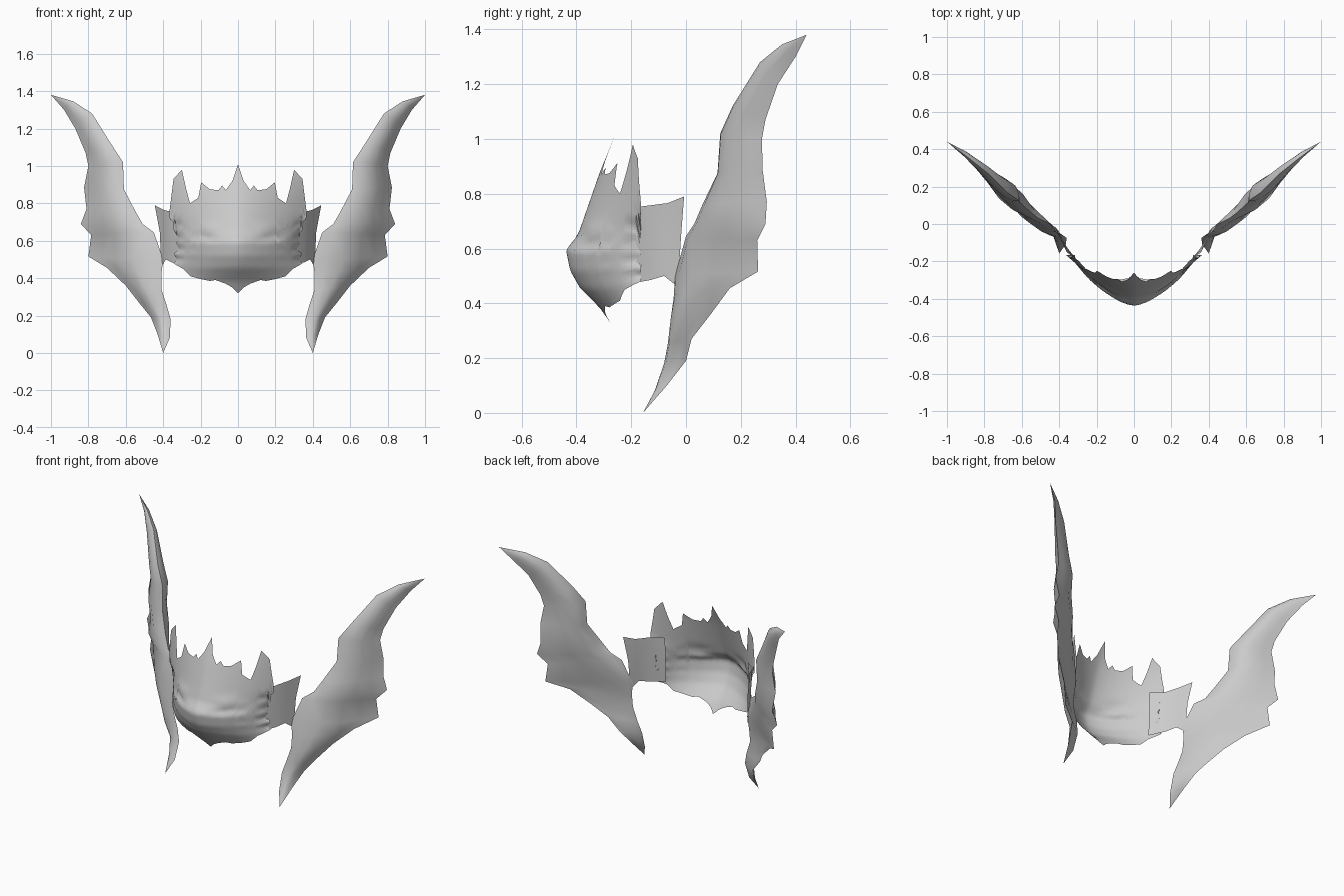
import bpy, bmesh, math
from mathutils import Vector

if "Cube" in bpy.data.objects:
    bpy.data.objects.remove(bpy.data.objects["Cube"])

grey = bpy.data.materials.new("pale_grey")
grey.diffuse_color = (0.6, 0.6, 0.6, 1)
grey.use_nodes = True
grey.node_tree.nodes["Principled BSDF"].inputs["Base Color"].default_value = grey.diffuse_color


def lerp_table(table, t):
    """Piecewise linear lookup in a list of (key, value) pairs."""
    if t <= table[0][0]:
        return table[0][1]
    for (a, va), (b, vb) in zip(table, table[1:]):
        if t <= b:
            return va + (vb - va) * (t - a) / (b - a)
    return table[-1][1]


def loft(name, rows, closed=False, mirror=False, angle=50):
    """Skin a list of equally long point rows, joining row ends if closed."""
    bm = bmesh.new()
    grid = [[bm.verts.new(p) for p in row] for row in rows]
    n = len(rows[0])
    for a, b in zip(grid, grid[1:]):
        for i in range(n if closed else n - 1):
            j = (i + 1) % n
            bm.faces.new((a[i], a[j], b[j], b[i]))
    bmesh.ops.remove_doubles(bm, verts=bm.verts, dist=0.0005)
    bmesh.ops.recalc_face_normals(bm, faces=bm.faces)
    me = bpy.data.meshes.new(name)
    bm.to_mesh(me)
    bm.free()
    ob = bpy.data.objects.new(name, me)
    bpy.context.collection.objects.link(ob)
    me.materials.append(grey)
    if mirror:
        mod = ob.modifiers.new("mirror", 'MIRROR')
        mod.use_mirror_merge = False
    bpy.ops.object.select_all(action='DESELECT')
    ob.select_set(True)
    bpy.context.view_layer.objects.active = ob
    bpy.ops.object.shade_smooth_by_angle(angle=math.radians(angle))
    return ob


# Mask: curved sheet with a spiked crown, pointed chin and ragged sides
top = [(0, 1.01), (.03, .92), (.065, .87), (.085, .895), (.105, .87), (.15, .875),
       (.197, .912), (.212, .83), (.257, .80), (.278, .88), (.30, .98), (.345, .93), (.365, .77)]
bottom = [(0, .32), (.03, .35), (.065, .37), (.12, .39), (.15, .385), (.2, .395),
          (.257, .41), (.30, .45), (.365, .48)]
centre = [(.32, -.27), (.383, -.314), (.456, -.387), (.52, -.423), (.595, -.438),
          (.65, -.394), (.88, -.314), (1.01, -.26)]
ragged = [(.48, .345), (.50, .325), (.53, .345), (.55, .315), (.59, .335), (.61, .32),
          (.66, .345), (.68, .33), (.72, .365)]


def mask_point(x, t):
    s = abs(x) / .365
    z0, z1 = lerp_table(bottom, abs(x)), lerp_table(top, abs(x))
    z = z0 + (z1 - z0) * t
    c = lerp_table(centre, z)
    y = c + (-.165 - c) * s ** 1.6
    # narrow eye grooves with a soft brow above
    across = math.exp(-((abs(x) - .16) / .07) ** 2)
    y += .014 * across * math.exp(-((z - .615 - .1 * (abs(x) - .16)) / .018) ** 2)
    y -= .010 * across * math.exp(-((z - .665) / .03) ** 2)
    x *= 1 + (lerp_table(ragged, z) / .365 - 1) * s ** 5
    return (x, y, z)


keys = sorted({p[0] for p in top} | {p[0] for p in bottom})
keys = sorted(keys + [(a + b) / 2 for a, b in zip(keys, keys[1:]) if b - a > .02])
xs = [-k for k in reversed(keys[1:])] + keys
loft("mask", [[mask_point(x, i / 36) for i in range(37)] for x in xs])

# Straps: sheets joining the mask to the horns, listed as upper and lower edge
upper = [(.29, -.205, .75), (.36, -.15, .755), (.40, -.066, .766), (.445, -.007, .79)]
lower = [(.29, -.215, .47), (.355, -.13, .485), (.385, -.08, .50), (.41, -.03, .46)]
strap = []
for i, (a, b) in enumerate(zip(upper, lower)):
    mid = Vector(a).lerp(Vector(b), .5)
    if i == 3:
        mid = Vector((.418, -.018, .645))
    strap.append([Vector(a), mid, Vector(b)])
loft("strap", strap, mirror=True)

# Horns: inner edge, outer edge, front bulge and back bulge of each section
sections = [
    ((1, .44, 1.38), (1, .44, 1.38), 0, 0),
    ((.88, .35, 1.345), (.93, .40, 1.30), .012, .015),
    ((.78, .27, 1.28), (.87, .335, 1.20), .02, .03),
    ((.68, .17, 1.12), (.815, .29, 1.07), .03, .045),
    ((.615, .125, 1.02), (.80, .277, 1.0), .035, .05),
    ((.61, .115, .875), (.823, .28, .885), .04, .05),
    ((.55, .06, .76), (.81, .295, .77), .045, .045),
    ((.51, .03, .69), (.84, .29, .69), .05, .035),
    ((.45, 0, .645), (.785, .26, .63), .05, .015),
    ((.40, -.04, .50), (.80, .263, .516), .05, -.01),
    ((.41, -.045, .42), (.70, .16, .455), .045, -.01),
    ((.41, -.055, .34), (.60, .09, .36), .04, -.01),
    ((.38, -.06, .25), (.53, .02, .27), .035, -.005),
    ((.36, -.075, .18), (.465, 0, .19), .03, 0),
    ((.365, -.11, .08), (.43, -.07, .10), .018, .005),
    ((.4, -.157, 0), (.4, -.157, 0), 0, 0),
]
outward = Vector((.65, -.76, 0))
horn = []
for inner, outer, front, back in sections:
    a, b = Vector(inner), Vector(outer)
    ring = [a]
    for t, h in ((.12, .6), (.33, 1), (.55, .95), (.78, .4)):
        ring.append(a.lerp(b, t) + outward * front * h)
    ring.append(b)
    for t, h in ((.78, .45), (.55, .9), (.28, 1), (.1, .55)):
        ring.append(a.lerp(b, t) - outward * back * h)
    horn.append(ring)
loft("horn", horn, closed=True, mirror=True, angle=60)
